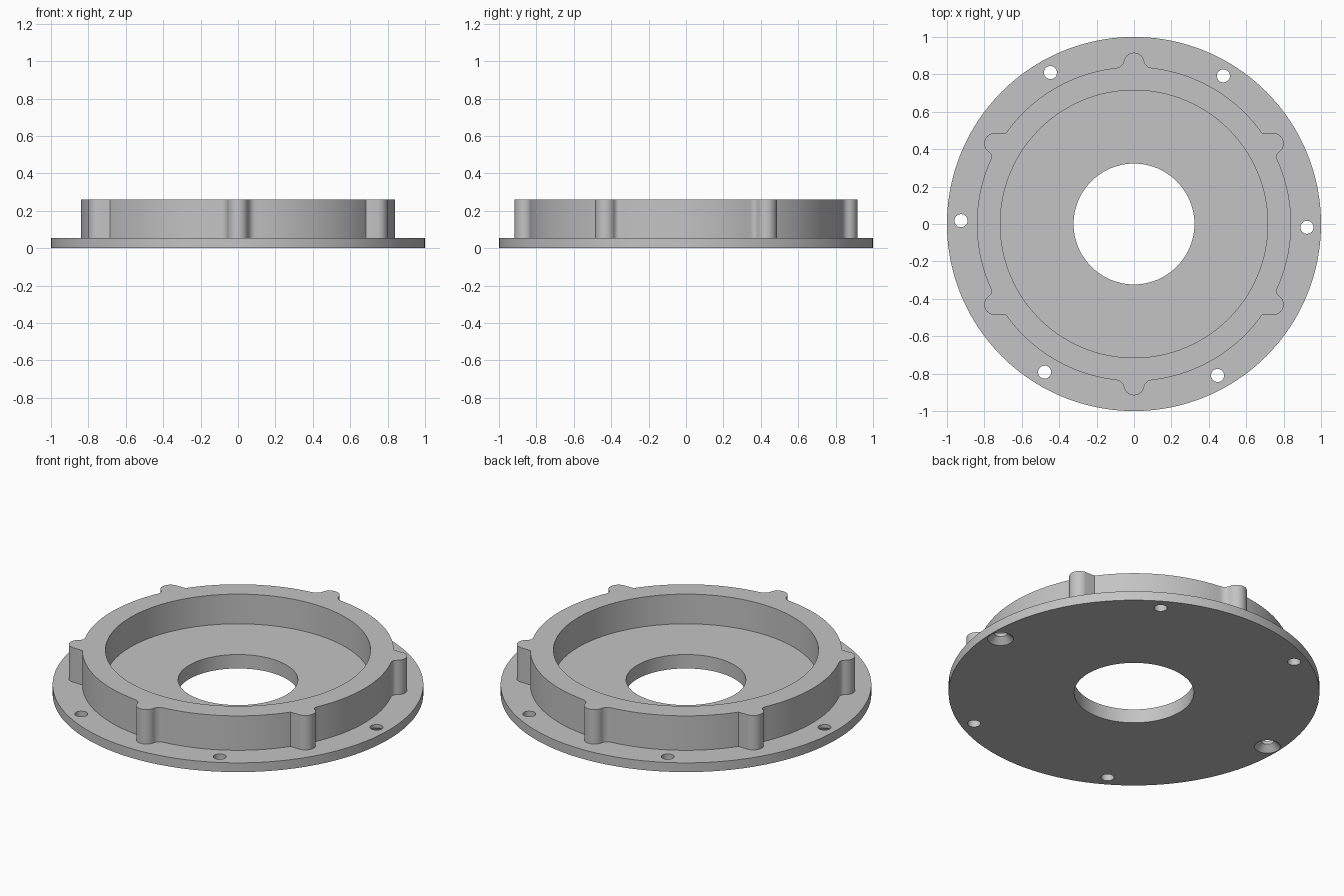
import bpy, bmesh
from math import cos, sin, acos, asin, atan2, pi, radians

if "Cube" in bpy.data.objects:
    bpy.data.objects.remove(bpy.data.objects["Cube"])

FLANGE_T, FLOOR_Z, TOP_Z = 0.055, 0.083, 0.26
RING_R, POCKET_R, BORE_R = 0.84, 0.715, 0.323
LUG_D, LUG_R = 0.861, 0.055
HOLE_D, HOLE_R, SINK_R, SINK_Z = 0.925, 0.035, 0.07, 0.035

grey = bpy.data.materials.new("light_grey")
grey.diffuse_color = (0.55, 0.55, 0.55, 1)
grey.use_nodes = True
grey.node_tree.nodes["Principled BSDF"].inputs["Base Color"].default_value = grey.diffuse_color
bm = bmesh.new()


def arc(cx, cy, r, a0, a1, n):
    return [(cx + r * cos(a0 + (a1 - a0) * i / n), cy + r * sin(a0 + (a1 - a0) * i / n))
            for i in range(n + 1)]


def circle(r, n, cx=0, cy=0):
    return arc(cx, cy, r, 0, 2 * pi, n)[:-1]


def loop(pts, z):
    """Closed loop of vertices and edges at height z."""
    vs = [bm.verts.new((x, y, z)) for x, y in pts]
    for i, v in enumerate(vs):
        bm.edges.new((vs[i - 1], v))
    return vs


def wall(a, b):
    """Quads between two loops of equal length."""
    for i in range(len(a)):
        bm.faces.new((a[i - 1], a[i], b[i], b[i - 1]))


def fill(*loops):
    """Flat face bounded by an outer loop and hole loops."""
    edges = [bm.edges.get((vs[i - 1], vs[i])) for vs in loops for i in range(len(vs))]
    bmesh.ops.triangle_fill(bm, use_beauty=True, use_dissolve=False,
                            edges=edges, normal=(0, 0, 1))


def lug_fillet(a, f):
    """Concave blend from ring into a lug at angle a: points, ring angle, lug angle."""
    off = acos((LUG_D**2 + (RING_R + f)**2 - (LUG_R + f)**2) / (2 * LUG_D * (RING_R + f)))
    t = a - off
    fx, fy = (RING_R + f) * cos(t), (RING_R + f) * sin(t)
    lx, ly = LUG_D * cos(a), LUG_D * sin(a)
    to_lug = atan2(ly - fy, lx - fx) % (2 * pi)
    pts = arc(fx, fy, f, t + pi, to_lug, 7)
    return pts, t, to_lug - pi


# Quarter of the collar outline: side lug with one flat edge, then half of the end lug
a1 = radians(30)
fil1, ring1, lug1 = lug_fillet(a1, 0.03)
fil2, ring2, lug2 = lug_fillet(pi / 2, 0.045)
lx, ly = LUG_D * cos(a1), LUG_D * sin(a1)
ring_back = asin((ly + LUG_R) / RING_R)
quarter = (arc(0, 0, RING_R, 0, ring1, 14)[:-1] + fil1
           + arc(lx, ly, LUG_R, lug1, pi / 2, 16)[1:]
           + arc(0, 0, RING_R, ring_back, ring2, 28)[:-1] + fil2
           + arc(0, LUG_D, LUG_R, lug2, pi / 2, 12)[1:])

# Mirror the quarter into the full outline
half = quarter + [(-x, y) for x, y in reversed(quarter[:-1])]
outline = half + [(x, -y) for x, y in reversed(half[1:-1])]

# Boundary loops of the housing
rim_low, rim_high = (loop(circle(1, 160), z) for z in (0, FLANGE_T))
collar_low, collar_high = (loop(outline, z) for z in (FLANGE_T, TOP_Z))
pocket_low, pocket_high = (loop(circle(POCKET_R, 128), z) for z in (FLOOR_Z, TOP_Z))
bore_low, bore_high = (loop(circle(BORE_R, 96), z) for z in (0, FLOOR_Z))
for low, high in ((rim_low, rim_high), (collar_low, collar_high),
                  (pocket_low, pocket_high), (bore_low, bore_high)):
    wall(low, high)

# Six flange holes, two opposite ones countersunk from below
holes_low, holes_high = [], []
for k in range(6):
    a = radians(-1.1 + 60 * k)
    x, y = HOLE_D * cos(a), HOLE_D * sin(a)
    ring = circle(HOLE_R, 32, x, y)
    high = loop(ring, FLANGE_T)
    if k % 3 == 0:
        low = loop(circle(SINK_R, 32, x, y), 0)
        neck = loop(ring, SINK_Z)
        wall(low, neck)
        wall(neck, high)
    else:
        low = loop(ring, 0)
        wall(low, high)
    holes_low.append(low)
    holes_high.append(high)

# Flat faces: underside, flange top, collar top, pocket floor
fill(rim_low, bore_low, *holes_low)
fill(rim_high, collar_low, *holes_high)
fill(collar_high, pocket_high)
fill(pocket_low, bore_high)
bmesh.ops.recalc_face_normals(bm, faces=bm.faces[:])

mesh = bpy.data.meshes.new("flanged_housing")
bm.to_mesh(mesh)
bm.free()
mesh.materials.append(grey)
body = bpy.data.objects.new("flanged_housing", mesh)
bpy.context.collection.objects.link(body)
bpy.context.view_layer.objects.active = body
body.select_set(True)
bpy.ops.object.shade_smooth_by_angle(angle=radians(30))
